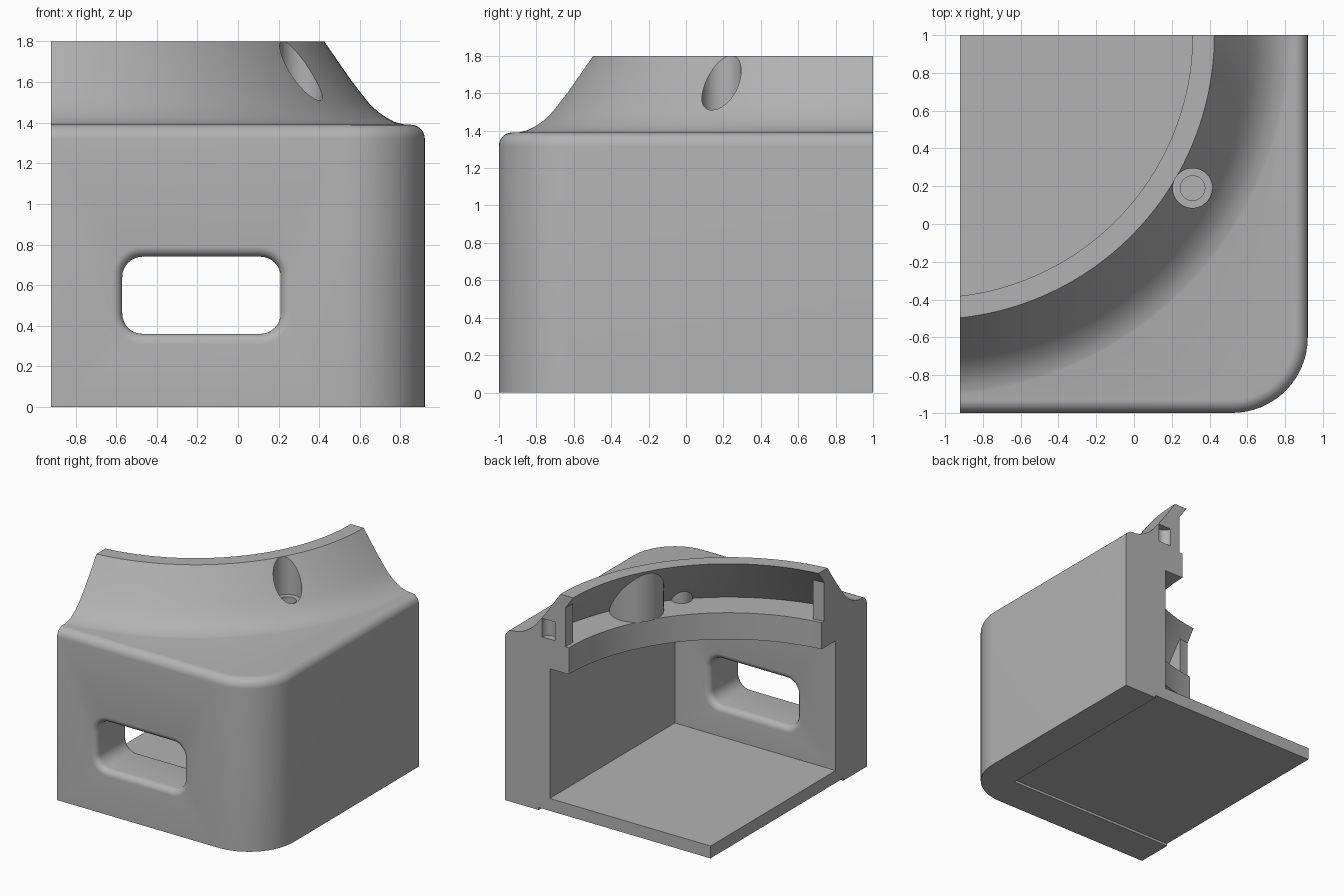
import bpy, bmesh
from math import sin, cos, pi, radians

cube = bpy.data.objects.get("Cube")
if cube:
    bpy.data.objects.remove(cube)

CX, CY = -1.08, 1.0          # axis of the round collar
WALL_X, WALL_Y = 0.92, -1.0  # outer faces of the housing
TOP = 1.39

grey = bpy.data.materials.new("light_grey")
grey.use_nodes = True
grey.diffuse_color = (0.45, 0.45, 0.45, 1)
grey.node_tree.nodes["Principled BSDF"].inputs["Base Color"].default_value = (0.45, 0.45, 0.45, 1)


def loft(name, rings):
    """Closed solid through matching rings of points, capped at both ends."""
    bm = bmesh.new()
    vs = [[bm.verts.new(p) for p in ring] for ring in rings]
    n = len(rings[0])
    for a, b in zip(vs, vs[1:]):
        for i in range(n):
            j = (i + 1) % n
            bm.faces.new((a[i], a[j], b[j], b[i]))
    bm.faces.new(vs[0])
    bm.faces.new(vs[-1])
    bmesh.ops.recalc_face_normals(bm, faces=bm.faces)
    mesh = bpy.data.meshes.new(name)
    bm.to_mesh(mesh)
    bm.free()
    mesh.materials.append(grey)
    obj = bpy.data.objects.new(name, mesh)
    bpy.context.collection.objects.link(obj)
    return obj


def box(name, x0, x1, y0, y1, z0, z1):
    return loft(name, [[(x0, y0, z), (x1, y0, z), (x1, y1, z), (x0, y1, z)] for z in (z0, z1)])


def cylinder(name, x, y, r, z0, z1, n=40):
    return loft(name, [[(x + r * cos(2 * pi * i / n), y + r * sin(2 * pi * i / n), z)
                        for i in range(n)] for z in (z0, z1)])


def revolve(name, profile, steps=72):
    angles = [radians(-105 + 120 * i / steps) for i in range(steps + 1)]
    return loft(name, [[(CX + r * cos(a), CY + r * sin(a), z) for r, z in profile] for a in angles])


def combine(obj, tool, operation):
    """Apply a boolean and throw the tool away."""
    mod = obj.modifiers.new("combine", "BOOLEAN")
    mod.operation, mod.object, mod.solver = operation, tool, "EXACT"
    bpy.context.view_layer.update()
    result = bpy.data.meshes.new_from_object(obj.evaluated_get(bpy.context.evaluated_depsgraph_get()))
    obj.modifiers.clear()
    obj.data = result
    bpy.data.objects.remove(tool)


# Housing block: rounded vertical corner and rounded top edge
def outline(inset, z):
    r = 0.4
    pts = [(-1.3, 1.3, z), (-1.3, WALL_Y + inset, z)]
    for i in range(17):
        a = -pi / 2 + pi / 2 * i / 16
        pts.append((WALL_X - r + (r - inset) * cos(a), WALL_Y + r + (r - inset) * sin(a), z))
    return pts + [(WALL_X - inset, 1.3, z)]


F = 0.07
rings = [outline(0, 0)]
for i in range(9):
    t = pi / 2 * i / 8
    rings.append(outline(F * (1 - cos(t)), TOP - F + F * sin(t)))
housing = loft("housing", rings)

# Flared collar on top
collar = revolve("collar", [(1.2, 1.3), (1.93, 1.3), (1.93, 1.385), (1.89, 1.393), (1.85, 1.404),
                            (1.81, 1.425), (1.77, 1.453), (1.73, 1.49), (1.69, 1.54), (1.64, 1.605),
                            (1.57, 1.705), (1.505, 1.8), (1.2, 1.8)])
combine(housing, collar, "UNION")

# Main chamber and shallow recess under the floor
combine(housing, box("chamber", -2, 0.52, -0.6, 2, 0.12, 1.17), "DIFFERENCE")
combine(housing, box("base_recess", -2, 0.62, -0.7, 2, -1, 0.02), "DIFFERENCE")

# Round opening with its lip, leaving the screw boss standing
SCREW = (0.31, 0.19)
opening = revolve("opening", [(0.1, 1.1), (1.43, 1.1), (1.43, 1.385), (1.46, 1.385),
                              (1.46, 1.7), (1.39, 1.8), (1.39, 1.9), (0.1, 1.9)])
combine(opening, cylinder("boss", *SCREW, 0.2, 1.385, 2), "DIFFERENCE")
combine(housing, opening, "DIFFERENCE")

# Hollow behind the collar, closed by end blocks, around the boss and the post
hollow = revolve("hollow", [(1.3, 1.385), (1.7, 1.385), (1.63, 1.475), (1.46, 1.7), (1.3, 1.7)])
combine(hollow, box("end_blocks", -0.83, 2, -2, 0.91, 1, 2), "INTERSECT")
combine(hollow, cylinder("boss", *SCREW, 0.2, 1.2, 2), "DIFFERENCE")
combine(hollow, cylinder("post", 0.16, -0.17, 0.08, 1.2, 2), "DIFFERENCE")
combine(housing, hollow, "DIFFERENCE")

# Screw hole with counterbore, and pin pocket in the end block
combine(housing, cylinder("counterbore", *SCREW, 0.105, 1.49, 2), "DIFFERENCE")
combine(housing, cylinder("screw_hole", *SCREW, 0.065, 1, 2), "DIFFERENCE")
combine(housing, cylinder("pin_pocket", 0.53, 1.0, 0.058, 1.41, 1.56), "DIFFERENCE")


# Window with rounded corners and softened edges on both sides of the wall
def window_ring(y, grow):
    pts = []
    r = 0.1 + grow
    for k, (x, z) in enumerate([(0.11, 0.64), (-0.47, 0.64), (-0.47, 0.46), (0.11, 0.46)]):
        for i in range(9):
            a = pi / 2 * (k + i / 8)
            pts.append((x + r * cos(a), y, z + r * sin(a)))
    return pts


E = 0.05
edge = [(E * (1 - cos(pi / 2 * i / 6)), E * (1 - sin(pi / 2 * i / 6))) for i in range(7)]
rings = [window_ring(-1.1, E)] + [window_ring(-1 + d, g) for d, g in edge]
rings += [window_ring(-0.6 - d, g) for d, g in reversed(edge)] + [window_ring(-0.5, E)]
combine(housing, loft("window", rings), "DIFFERENCE")

# Trim to the two section planes
combine(housing, box("section", -0.92, 2, -2, 1, -1, 3), "INTERSECT")

bpy.context.view_layer.objects.active = housing
housing.select_set(True)
bpy.ops.object.shade_smooth_by_angle(angle=radians(25))
